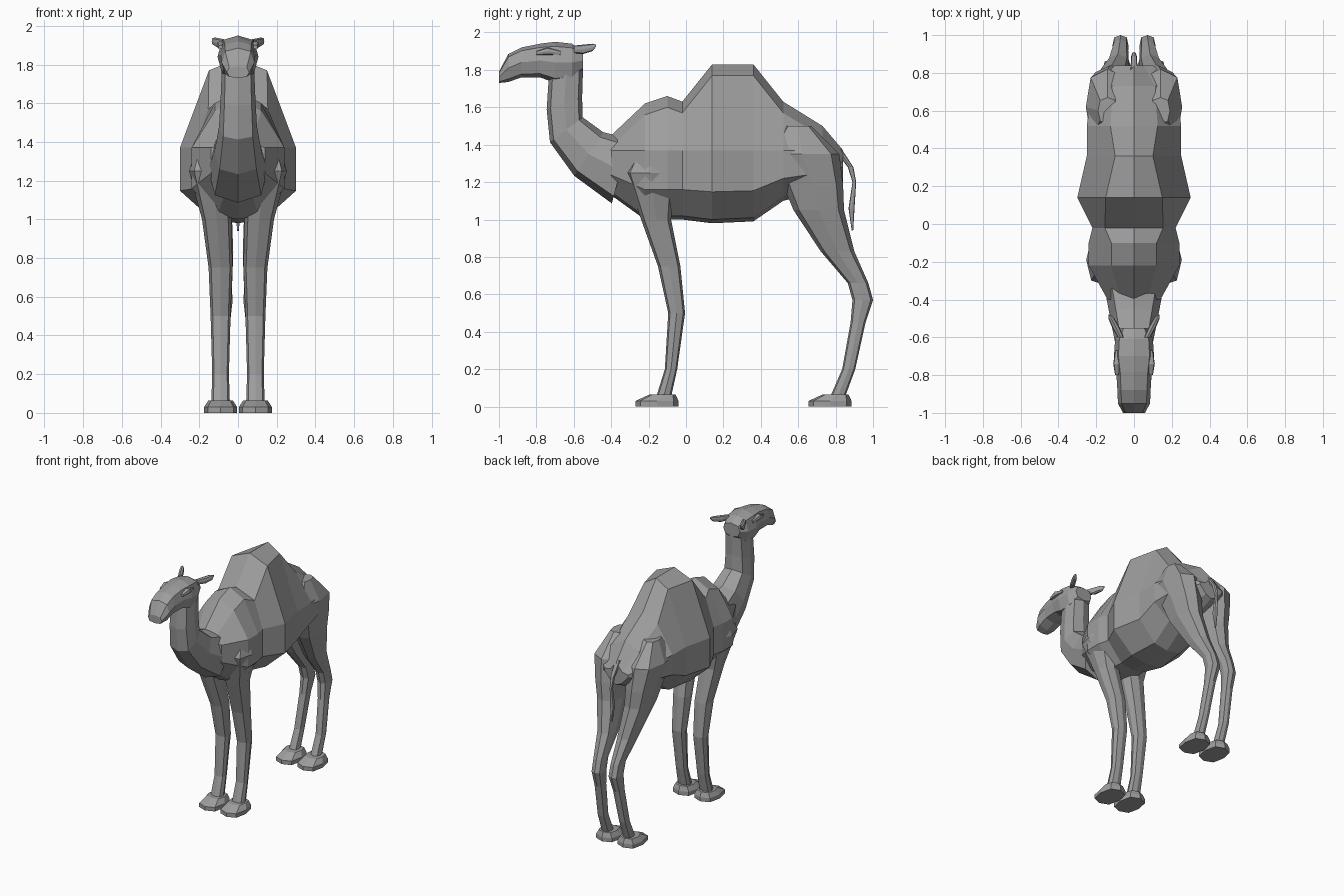
import bpy
import bmesh
import math

# Remove the default object only
default_cube = bpy.data.objects.get("Cube")
if default_cube:
    bpy.data.objects.remove(default_cube, do_unlink=True)

# Single flat grey for the whole animal
hide = bpy.data.materials.new("grey_hide")
hide.use_nodes = True
hide_colour = (0.34, 0.34, 0.34, 1)
hide.diffuse_color = hide_colour
hide.node_tree.nodes["Principled BSDF"].inputs["Base Color"].default_value = hide_colour


def skin(name, rings):
    """Join a list of equal-length point rings with flat faces and cap both ends."""
    bm = bmesh.new()
    loops = [[bm.verts.new(point) for point in ring] for ring in rings]
    for lower, upper in zip(loops, loops[1:]):
        count = len(lower)
        for i in range(count):
            following = (i + 1) % count
            bm.faces.new((lower[i], lower[following], upper[following], upper[i]))
    bm.faces.new(loops[0])
    bm.faces.new(loops[-1])
    bmesh.ops.recalc_face_normals(bm, faces=bm.faces)
    mesh = bpy.data.meshes.new(name)
    bm.to_mesh(mesh)
    bm.free()
    mesh.materials.append(hide)
    part = bpy.data.objects.new(name, mesh)
    bpy.context.collection.objects.link(part)


def oval(centre, radius, half_width, lean):
    """Boxy eight-sided ring; lean tips it from level (zero) to upright."""
    points = []
    for step in range(8):
        angle = math.tau * step / 8
        fullness = 1.1 if step % 2 else 1
        across = math.cos(angle) * half_width * fullness
        along = math.sin(angle) * radius * fullness
        x, y, z = centre
        points.append((x + across, y + along * math.cos(lean), z + along * math.sin(lean)))
    return points


def tube(name, path, base_width, width_ratio, leans=(0, 0), side=0, offset=None):
    """Sweep ovals along (y, z, radius) stops; half width grows with the radius."""
    rings = []
    for step, (y, z, radius) in enumerate(path):
        progress = step / (len(path) - 1)
        lean = math.radians(leans[0] + (leans[1] - leans[0]) * progress)
        x = side * offset(y, z) if offset else 0
        rings.append(oval((x, y, z), radius, base_width + width_ratio * radius, lean))
    skin(name, rings)


def body_ring(y, bottom, top, half_width, crest=0.5):
    """Ten-sided section: narrow belly, upright flank and sloping back."""
    low = bottom + (1.4 - bottom) * 0.4
    high = min(1.37, top - 0.07)
    half = [
        (half_width * 0.45, bottom + 0.02),
        (half_width, low),
        (half_width, high),
        (half_width * crest, top - 0.06),
    ]
    mirrored = [(-x, z) for x, z in reversed(half)]
    outline = [(0, bottom)] + half + [(0, top)] + mirrored
    return [(x, y, z) for x, z in outline]


# Body stops as y, belly height, back height, half width and crest breadth:
# chest, small front hump, saddle, tall rear hump and rump
body_stops = [
    (-0.4, 1.13, 1.45, 0.14),
    (-0.22, 1, 1.62, 0.24),
    (-0.1, 1, 1.66, 0.24),
    (-0.02, 1, 1.63, 0.22, 0.7),
    (0.14, 0.98, 1.83, 0.3),
    (0.36, 0.99, 1.83, 0.25, 0.4),
    (0.52, 1.1, 1.63, 0.25),
    (0.73, 1.15, 1.5, 0.22),
    (0.84, 1.2, 1.37, 0.1),
]
skin("body", [body_ring(*stop) for stop in body_stops])

# Neck: leaves the chest almost level, then turns straight up
neck_path = [
    (-0.35, 1.26, 0.18),
    (-0.52, 1.35, 0.14),
    (-0.64, 1.48, 0.11),
    (-0.65, 1.62, 0.1),
    (-0.64, 1.82, 0.09),
]
tube("neck", neck_path, base_width=0.01, width_ratio=0.8, leans=(75, 0))

# Head: skull, cheeks and a drooping square muzzle, with upright sections
upright = (90, 90)
head_path = [
    (-0.55, 1.85, 0.05),
    (-0.61, 1.84, 0.1),
    (-0.7, 1.84, 0.11),
    (-0.78, 1.85, 0.09),
    (-0.88, 1.84, 0.08),
    (-0.95, 1.81, 0.075),
    (-1, 1.76, 0.03),
]
tube("head", head_path, base_width=0.04, width_ratio=0.6, leans=upright)

# Tail: thin strand ending in a tapered tuft
tail_path = [
    (0.81, 1.38, 0.02),
    (0.88, 1.28, 0.015),
    (0.9, 1.2, 0.01),
    (0.885, 1.06, 0.016),
    (0.89, 0.94, 0.004),
]
tube("tail", tail_path, base_width=0, width_ratio=1)

# Leg paths run from the shoulder or haunch down to the ankle
front_leg_path = [
    (-0.18, 1.45, 0.04),
    (-0.19, 1.25, 0.14),
    (-0.16, 1, 0.08),
    (-0.09, 0.75, 0.06),
    (-0.05, 0.5, 0.045),
    (-0.08, 0.2, 0.033),
    (-0.12, 0.05, 0.04),
]
hind_leg_path = [
    (0.6, 1.5, 0.07),
    (0.62, 1.35, 0.2),
    (0.68, 1.18, 0.16),
    (0.71, 1.05, 0.135),
    (0.81, 0.83, 0.09),
    (0.92, 0.66, 0.055),
    (0.945, 0.57, 0.055),
    (0.92, 0.45, 0.04),
    (0.87, 0.2, 0.035),
    (0.81, 0.05, 0.04),
]
ear_path = [
    (-0.6, 1.91, 0.02),
    (-0.55, 1.91, 0.025),
    (-0.5, 1.92, 0.02),
    (-0.48, 1.93, 0.005),
]
brow_path = [
    (-0.67, 1.89, 0.01),
    (-0.74, 1.9, 0.02),
    (-0.8, 1.89, 0.01),
]


def leg_offset(y, z):
    """Legs hang straight and spread outward only above the elbow."""
    return 0.09 + min(max(0, z - 0.8), 0.5) * 0.1


def hind_offset(y, z):
    """Hind legs also pinch together around the hock."""
    return leg_offset(y, z) - max(0, 0.02 - abs(z - 0.6) * 0.05)


def ear_offset(y, z):
    """Ears sweep outward as they run back."""
    return 0.07 + (y + 0.6) * 0.5


def brow_offset(y, z):
    """Brows sit along the sides of the skull."""
    return 0.09


def foot_path(y):
    """Flat padded sole with a smaller top set toward the heel."""
    sole = 0.115
    return [(y, 0, sole), (y, 0.03, sole), (y + 0.03, 0.065, sole * 0.6)]


# Paired parts, built once for each side
for label, side in (("left", 1), ("right", -1)):
    front = {"side": side, "offset": leg_offset}
    hind = {"side": side, "offset": hind_offset}
    tube(label + "_front_leg", front_leg_path, 0.02, 0.7, **front)
    tube(label + "_hind_leg", hind_leg_path, 0.015, 0.5, **hind)
    tube(label + "_front_foot", foot_path(-0.155), 0.03, 0.48, **front)
    tube(label + "_hind_foot", foot_path(0.77), 0.03, 0.48, **hind)
    tube(label + "_ear", ear_path, 0, 0.8, upright, side, ear_offset)
    tube(label + "_brow", brow_path, 0, 1, upright, side, brow_offset)
